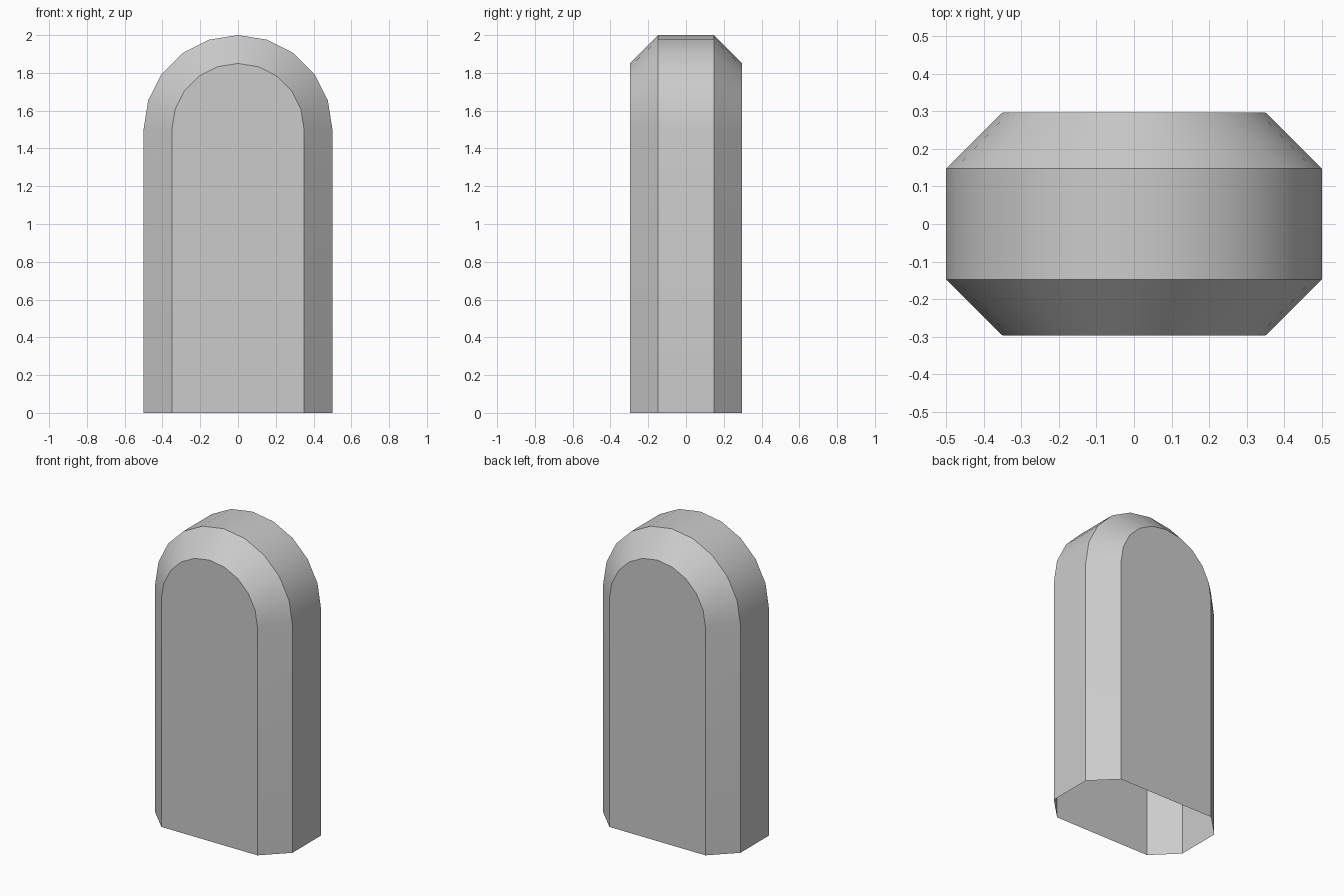
import bpy, bmesh
from math import cos, sin, pi, radians

cube = bpy.data.objects.get("Cube")
if cube:
    bpy.data.objects.remove(cube, do_unlink=True)

SHOULDER = 1.5    # height where the round top begins
SEGMENTS = 10     # facets in the round top

grey = bpy.data.materials.new("plain grey")
grey.use_nodes = True
colour = (0.6, 0.6, 0.6, 1)
grey.diffuse_color = colour
grey.node_tree.nodes["Principled BSDF"].inputs["Base Color"].default_value = colour


def arch(bm, radius, y):
    """Open arch outline, from the right foot over the top to the left foot."""
    pts = [(radius, y, 0)]
    for i in range(SEGMENTS + 1):
        a = pi * i / SEGMENTS
        pts.append((radius * cos(a), y, SHOULDER + radius * sin(a)))
    pts.append((-radius, y, 0))
    return [bm.verts.new(p) for p in pts]


# Chamfered arch slab, open underneath
bm = bmesh.new()
rings = [arch(bm, r, y) for r, y in
         ((0.35, -0.297), (0.5, -0.148), (0.5, 0.148), (0.35, 0.297))]
for near, far in zip(rings, rings[1:]):
    for i in range(len(near) - 1):
        bm.faces.new((near[i], far[i], far[i + 1], near[i + 1]))
bm.faces.new(rings[0])          # front panel
bm.faces.new(rings[-1][::-1])   # back panel
bmesh.ops.recalc_face_normals(bm, faces=bm.faces)

mesh = bpy.data.meshes.new("arched_slab")
bm.to_mesh(mesh)
bm.free()
mesh.materials.append(grey)
slab = bpy.data.objects.new("arched_slab", mesh)
bpy.context.collection.objects.link(slab)

# Smooth round top with crisp chamfer edges
bpy.context.view_layer.objects.active = slab
slab.select_set(True)
bpy.ops.object.shade_smooth_by_angle(angle=radians(30))
